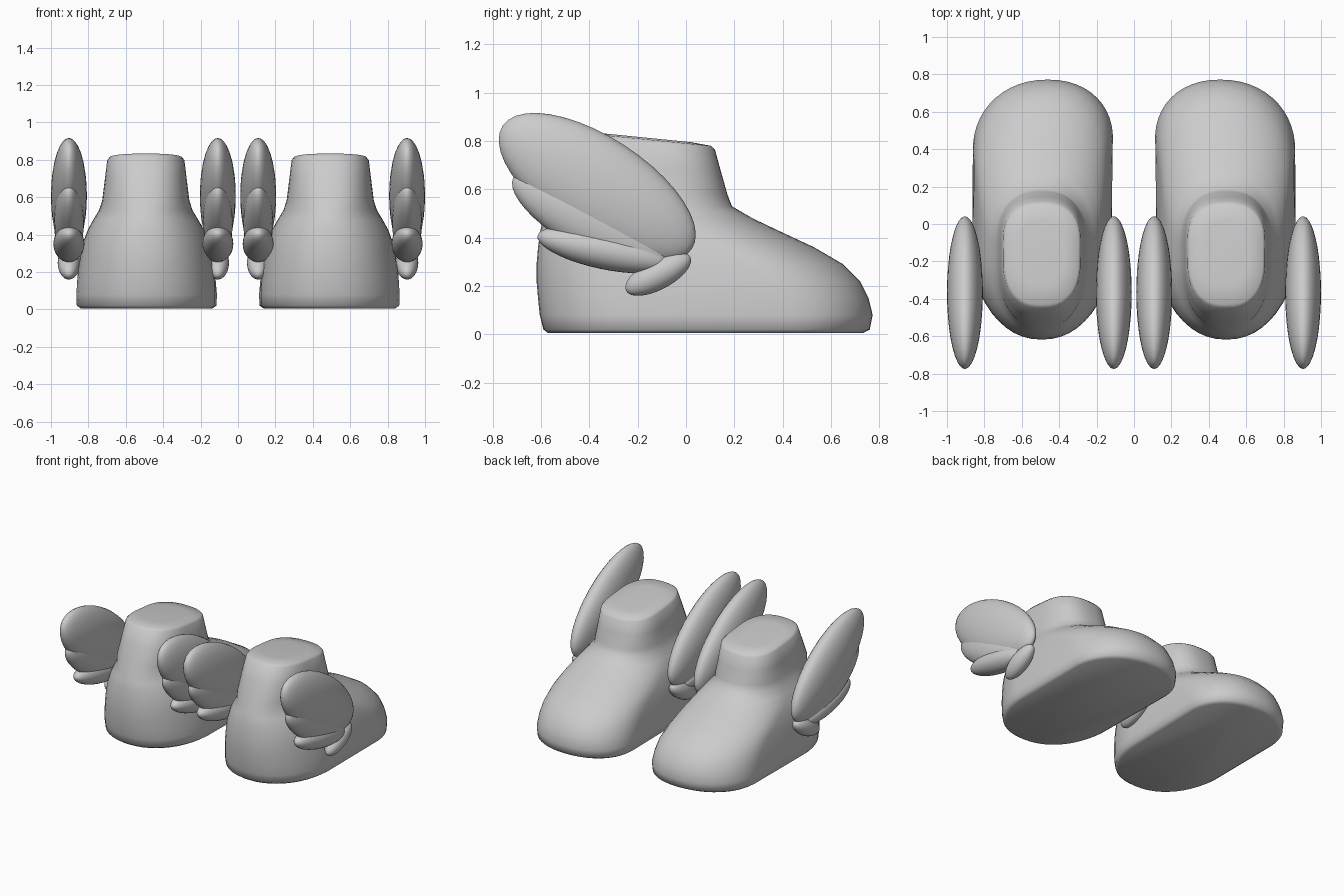
import bpy, bmesh, math
from mathutils import Matrix

cube = bpy.data.objects.get("Cube")
if cube:
    bpy.data.objects.remove(cube)

grey = bpy.data.materials.new("plain_grey")
grey.use_nodes = True
colour = (0.6, 0.6, 0.6, 1)
grey.diffuse_color = colour
grey.node_tree.nodes["Principled BSDF"].inputs["Base Color"].default_value = colour

SIDES = 48
CENTRE = 0.493

# Boot sections from sole to collar:
# height, half width, heel y, heel centre y, toe centre y, toe y, tilt
SECTIONS = [
    (0.005, 0.350, -0.57, -0.12, 0.42, 0.73, 0),
    (0.02, 0.372, -0.59, -0.12, 0.42, 0.76, 0),
    (0.08, 0.374, -0.605, -0.12, 0.42, 0.772, 0),
    (0.15, 0.370, -0.612, -0.12, 0.39, 0.755, 0),
    (0.22, 0.362, -0.618, -0.12, 0.34, 0.72, 0),
    (0.29, 0.350, -0.618, -0.13, 0.24, 0.65, 0),
    (0.36, 0.335, -0.612, -0.14, 0.10, 0.53, 0),
    (0.43, 0.308, -0.602, -0.15, -0.02, 0.38, 0),
    (0.48, 0.280, -0.59, -0.16, -0.08, 0.275, 0),
    (0.53, 0.250, -0.57, -0.17, -0.10, 0.19, 0),
    (0.58, 0.233, -0.55, -0.18, -0.10, 0.172, -0.02),
    (0.68, 0.220, -0.50, -0.18, -0.10, 0.145, -0.06),
    (0.775, 0.208, -0.45, -0.18, -0.10, 0.12, -0.10),
    (0.79, 0.195, -0.43, -0.18, -0.10, 0.105, -0.10),
    (0.797, 0.120, -0.33, -0.17, -0.11, 0.02, -0.10),
]


def finish(obj, angle):
    obj.data.materials.append(grey)
    bpy.ops.object.select_all(action="DESELECT")
    obj.select_set(True)
    bpy.context.view_layer.objects.active = obj
    bpy.ops.object.shade_smooth_by_angle(angle=math.radians(angle))


def make_object(name, bm):
    bmesh.ops.recalc_face_normals(bm, faces=bm.faces[:])
    mesh = bpy.data.meshes.new(name)
    bm.to_mesh(mesh)
    bm.free()
    obj = bpy.data.objects.new(name, mesh)
    bpy.context.collection.objects.link(obj)
    return obj


def section_ring(bm, side, z, half, heel, heel_mid, toe_mid, toe, tilt):
    ring = []
    # Collar sections are squarer than the foot
    power = 0.8 if z > 0.55 else 0.93
    for i in range(SIDES):
        t = 2 * math.pi * i / SIDES
        c = math.copysign(abs(math.cos(t)) ** power, math.cos(t))
        s = math.copysign(abs(math.sin(t)) ** power, math.sin(t))
        y = toe_mid + (toe - toe_mid) * s if s >= 0 else heel_mid + (heel_mid - heel) * s
        # The toe swings slightly inward
        x = CENTRE + half * c - 0.03 * max(0, y - 0.35) / 0.4
        ring.append(bm.verts.new((side * x, y, z + tilt * y)))
    return ring


def make_boot(name, side):
    bm = bmesh.new()
    rings = [section_ring(bm, side, *row) for row in SECTIONS]
    for low, high in zip(rings, rings[1:]):
        for i in range(SIDES):
            j = (i + 1) % SIDES
            bm.faces.new((low[i], low[j], high[j], high[i]))
    bm.faces.new(rings[0])
    bm.faces.new(rings[-1])
    finish(make_object(name, bm), 65)


# Wing feathers: name, y, z, half length, half height, half thickness, pitch
FEATHERS = [
    ("long_feather", -0.367, 0.608, 0.467, 0.207, 0.096, -33),
    ("middle_feather", -0.39, 0.47, 0.37, 0.13, 0.08, -29),
    ("short_feather", -0.34, 0.35, 0.28, 0.08, 0.083, -12),
    ("small_feather", -0.115, 0.25, 0.15, 0.064, 0.06, 28),
]


def make_feather(name, x, y, z, length, height, thick, pitch):
    bm = bmesh.new()
    bmesh.ops.create_uvsphere(bm, u_segments=32, v_segments=20, radius=1)
    # Poles lie along the feather
    bm.transform(
        Matrix.Translation((x, y, z))
        @ Matrix.Rotation(math.radians(pitch), 4, "X")
        @ Matrix.Diagonal((thick, length, height, 1))
        @ Matrix.Rotation(math.pi / 2, 4, "X")
    )
    finish(make_object(name, bm), 180)


for label, side in (("left", 1), ("right", -1)):
    make_boot(label + "_boot", side)
    for place, x in (("outer", 0.904), ("inner", 0.108)):
        for feather, *shape in FEATHERS:
            make_feather(f"{label}_{place}_{feather}", side * x, *shape)
